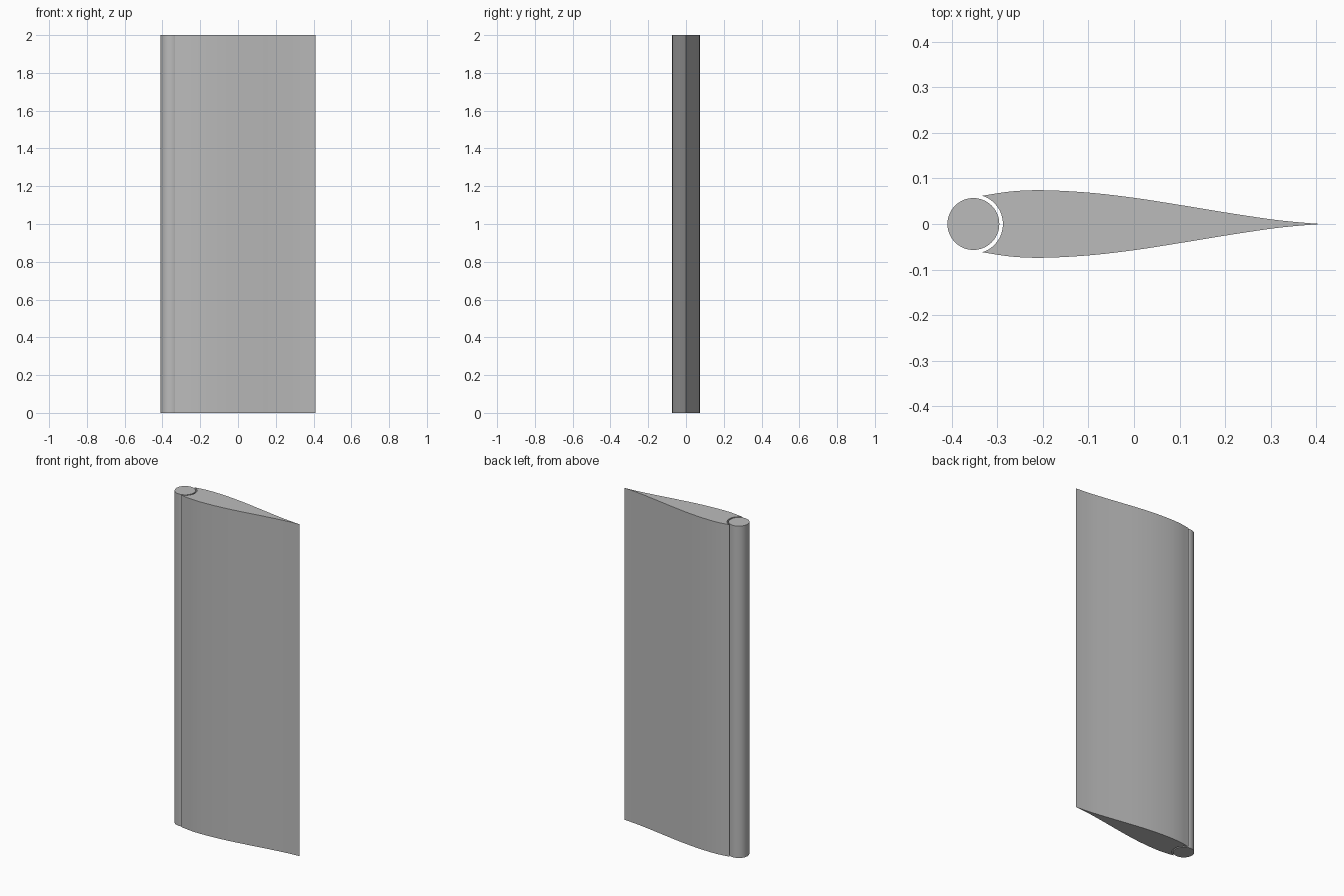
import bpy, bmesh, math
from mathutils import Vector

if "Cube" in bpy.data.objects:
    bpy.data.objects.remove(bpy.data.objects["Cube"])

HEIGHT = 2.0
CX, R_ROD, R_SLOT = -0.353, 0.057, 0.065

grey = bpy.data.materials.new("plain grey")
grey.diffuse_color = (0.5, 0.5, 0.5, 1)
grey.use_nodes = True
grey.node_tree.nodes["Principled BSDF"].inputs["Base Color"].default_value = grey.diffuse_color


def extrude_profile(name, points):
    """Closed outline in the ground plane, raised to full height."""
    bm = bmesh.new()
    face = bm.faces.new([bm.verts.new((x, y, 0)) for x, y in points])
    up = bmesh.ops.extrude_face_region(bm, geom=[face], use_keep_orig=True)
    bmesh.ops.translate(bm, vec=(0, 0, HEIGHT),
                        verts=[v for v in up["geom"] if isinstance(v, bmesh.types.BMVert)])
    bmesh.ops.recalc_face_normals(bm, faces=bm.faces)
    me = bpy.data.meshes.new(name)
    bm.to_mesh(me)
    bm.free()
    me.materials.append(grey)
    ob = bpy.data.objects.new(name, me)
    bpy.context.collection.objects.link(ob)
    bpy.ops.object.select_all(action='DESELECT')
    ob.select_set(True)
    bpy.context.view_layer.objects.active = ob
    bpy.ops.object.shade_smooth_by_angle(angle=math.radians(30))
    return ob


def arc(radius, a0, a1, n):
    return [(CX + radius * math.cos(a0 + (a1 - a0) * i / n),
             radius * math.sin(a0 + (a1 - a0) * i / n)) for i in range(n + 1)]


def smooth_curve(pts, steps):
    """Catmull-Rom curve through the points."""
    p = [Vector(q) for q in pts]
    p = [2 * p[0] - p[1]] + p + [2 * p[-1] - p[-2]]
    out = []
    for i in range(1, len(p) - 2):
        a, b, c, d = p[i - 1:i + 3]
        for s in range(steps):
            t = s / steps
            out.append(tuple(0.5 * (2 * b + (c - a) * t + (2 * a - 5 * b + 4 * c - d) * t * t
                                    + (3 * b - a - 3 * c + d) * t ** 3)))
    return out + [tuple(p[-2])]


# Round leading-edge rod
extrude_profile("leading_edge_rod", arc(R_ROD, 0, 2 * math.pi, 64)[:-1])

# Wing body: upper curve, mirrored lower curve, concave slot around the rod
tip_angle = math.radians(72.5)
start = arc(R_SLOT, tip_angle, -tip_angle, 32)
upper = smooth_curve([start[0], (-0.27, 0.0715), (-0.2, 0.0742), (-0.1, 0.0690),
                      (0.0, 0.0575), (0.1, 0.0420), (0.2, 0.0255),
                      (0.3, 0.0105), (0.36, 0.0040), (0.41, 0.0)], 6)
lower = [(x, -y) for x, y in reversed(upper[:-1])]
slot = list(reversed(start))[1:-1]
extrude_profile("wing_body", upper + lower + slot)
